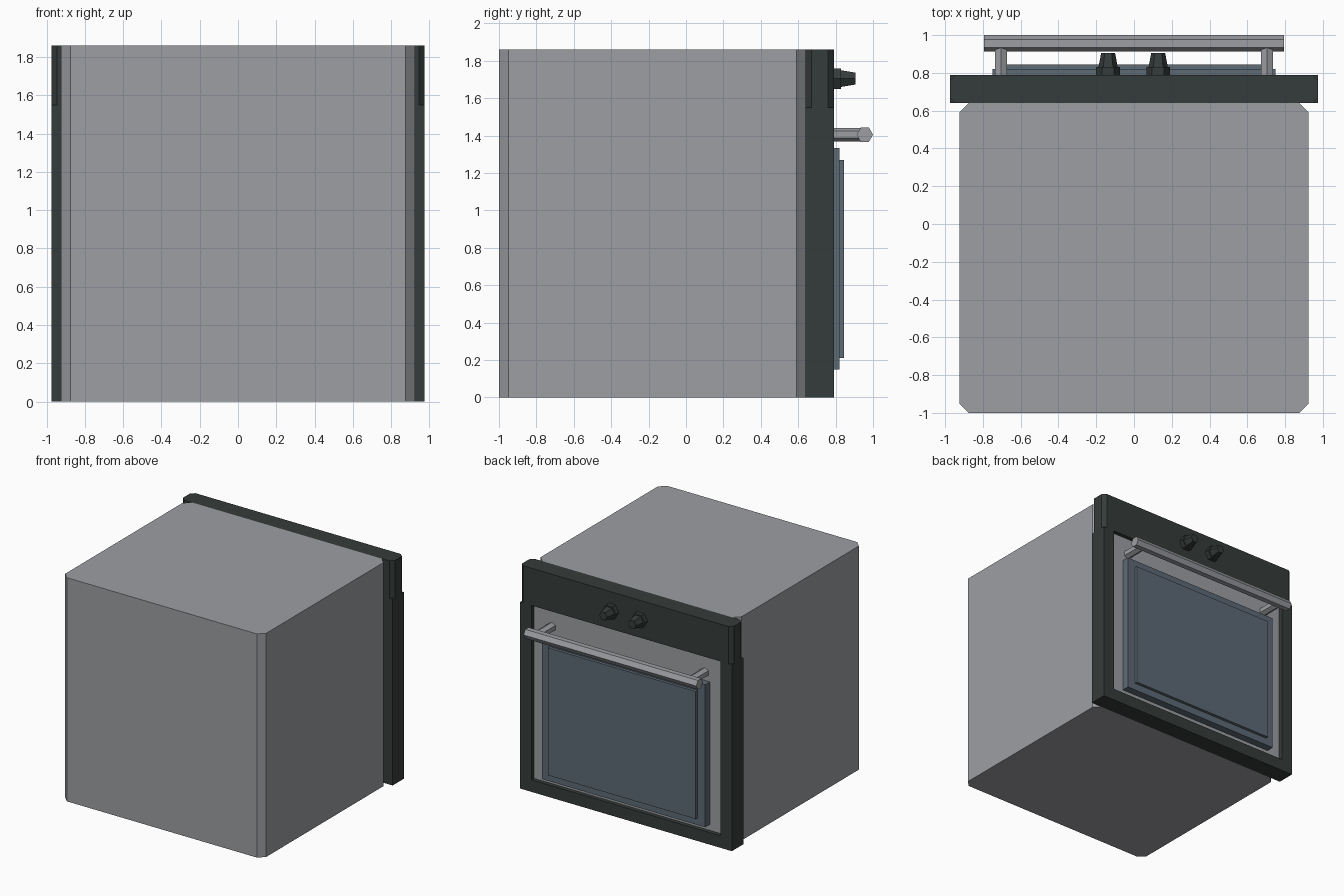
import bpy, bmesh, math
from mathutils import Matrix, Vector

if "Cube" in bpy.data.objects:
    bpy.data.objects.remove(bpy.data.objects["Cube"])


def material(name, rgb):
    m = bpy.data.materials.new(name)
    m.diffuse_color = (*rgb, 1)
    m.use_nodes = True
    m.node_tree.nodes["Principled BSDF"].inputs["Base Color"].default_value = m.diffuse_color
    return m


STEEL = material("steel grey", (0.335, 0.345, 0.365))
DARK = material("dark enamel", (0.036, 0.045, 0.043))
GLASS = material("blue grey glass", (0.11, 0.145, 0.18))


def finish(bm, name, mat):
    bmesh.ops.recalc_face_normals(bm, faces=bm.faces[:])
    mesh = bpy.data.meshes.new(name)
    bm.to_mesh(mesh)
    bm.free()
    mesh.materials.append(mat)
    ob = bpy.data.objects.new(name, mesh)
    bpy.context.collection.objects.link(ob)
    return ob


def box(name, mat, x, y, z, chamfer=0):
    """Box from ranges, with optional chamfered vertical edges."""
    bm = bmesh.new()
    bmesh.ops.create_cube(bm, size=1)
    for v in bm.verts:
        for i, (a, b) in enumerate((x, y, z)):
            v.co[i] = b if v.co[i] > 0 else a
    if chamfer:
        edges = [e for e in bm.edges
                 if abs(e.verts[0].co.z - e.verts[1].co.z) > 0.01]
        bmesh.ops.bevel(bm, geom=edges, offset=chamfer, segments=1, affect='EDGES')
    return finish(bm, name, mat)


def hex_lathe(name, mat, origin, axis, sections, spin=0):
    """Six-sided solid along x or y through (distance, radius) sections."""
    bm = bmesh.new()
    rings = []
    for d, r in sections:
        ring = []
        for k in range(6):
            a = math.radians(60 * k) + spin
            u, w = r * math.cos(a), r * math.sin(a)
            off = Vector((u, d, w)) if axis == 'y' else Vector((d, u, w))
            ring.append(bm.verts.new(Vector(origin) + off))
        rings.append(ring)
    for p, q in zip(rings, rings[1:]):
        for k in range(6):
            n = (k + 1) % 6
            bm.faces.new((p[k], p[n], q[n], q[k]))
    bm.faces.new(rings[0])
    bm.faces.new(rings[-1])
    return finish(bm, name, mat)


def frame_u(name, mat):
    """U-shaped surround below the control panel."""
    bm = bmesh.new()
    pts = [(-0.975, 0), (0.975, 0), (0.975, 1.55), (0.87, 1.55),
           (0.87, 0.1), (-0.87, 0.1), (-0.87, 1.55), (-0.975, 1.55)]
    face = bm.faces.new([bm.verts.new((x, 0.64, z)) for x, z in pts])
    ext = bmesh.ops.extrude_face_region(bm, geom=[face])
    bmesh.ops.translate(bm, vec=(0, 0.15, 0),
                        verts=[g for g in ext["geom"] if isinstance(g, bmesh.types.BMVert)])
    return finish(bm, name, mat)


# Oven housing and surround
box("housing", STEEL, (-0.925, 0.925), (-1, 0.64), (0, 1.86), 0.05)
frame_u("door_surround", DARK)
box("control_panel", DARK, (-0.975, 0.975), (0.64, 0.79), (1.55, 1.86), 0.03)

# Recessed door with two stepped glass plates
box("door", STEEL, (-0.87, 0.87), (0.645, 0.757), (0.1, 1.55))
box("outer_glass", GLASS, (-0.75, 0.75), (0.75, 0.82), (0.15, 1.335))
box("inner_glass", GLASS, (-0.68, 0.68), (0.815, 0.845), (0.21, 1.27))

# Handle bar and its two posts
hex_lathe("handle_bar", STEEL, (0, 0.956, 1.405), 'x', [(-0.795, 0.044), (0.795, 0.044)])
for side, sx in (("left", -1), ("right", 1)):
    hex_lathe(f"handle_post_{side}", STEEL, (sx * 0.704, 0, 1.405), 'y',
              [(0.75, 0.037), (0.94, 0.037)], math.radians(30))

# Control knobs: flange and tapered grip
for i, x in enumerate((-0.137, 0.128)):
    hex_lathe(f"knob_{i + 1}", DARK, (x, 0, 1.705), 'y',
              [(0.78, 0.063), (0.83, 0.063), (0.83, 0.051), (0.905, 0.037)])
